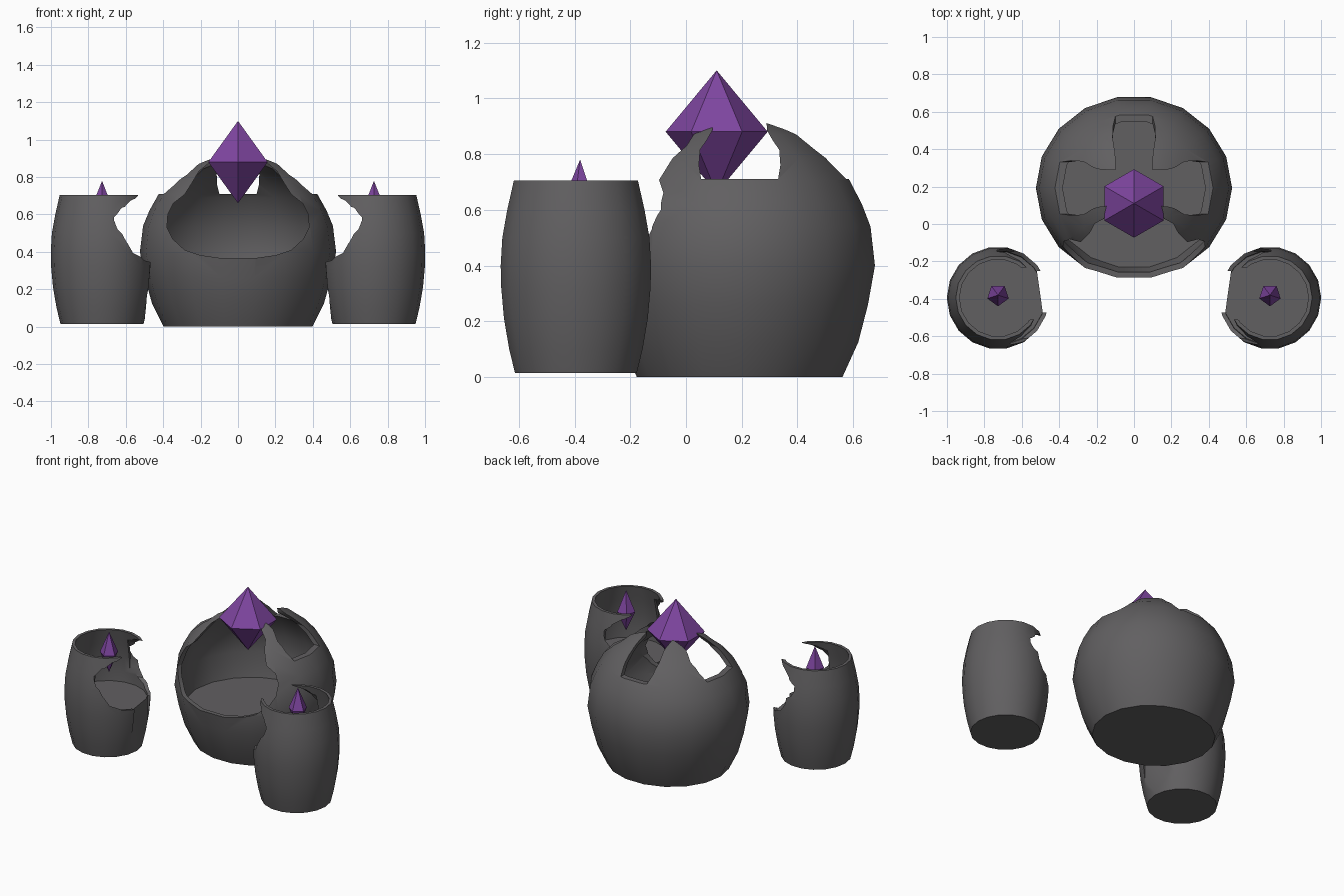
import bpy, bmesh, math
from mathutils import Matrix, Vector

if "Cube" in bpy.data.objects:
    bpy.data.objects.remove(bpy.data.objects["Cube"])


def material(name, rgb):
    m = bpy.data.materials.new(name)
    m.diffuse_color = (*rgb, 1)
    m.use_nodes = True
    m.node_tree.nodes["Principled BSDF"].inputs["Base Color"].default_value = m.diffuse_color
    return m


STONE = material("dark grey stone", (0.12, 0.116, 0.12))
PURPLE = material("purple crystal", (0.21, 0.06, 0.35))


def make(name, bm, mat):
    bmesh.ops.recalc_face_normals(bm, faces=bm.faces)
    me = bpy.data.meshes.new(name)
    bm.to_mesh(me)
    bm.free()
    ob = bpy.data.objects.new(name, me)
    bpy.context.collection.objects.link(ob)
    me.materials.append(mat)
    return ob


def lathe(name, profile, n, mat, loc, scale=(1, 1), turn=0.0):
    """Closed solid of revolution; the profile starts and ends on the axis."""
    bm = bmesh.new()
    rings = []
    for r, z in profile:
        count = 1 if r == 0 else n
        rings.append([bm.verts.new((
            loc[0] + r * scale[0] * math.cos(turn + i * math.tau / n),
            loc[1] + r * scale[1] * math.sin(turn + i * math.tau / n),
            loc[2] + z)) for i in range(count)])
    for a, b in zip(rings, rings[1:]):
        for i in range(n):
            j = (i + 1) % n
            if len(a) == 1:
                bm.faces.new((a[0], b[i], b[j]))
            elif len(b) == 1:
                bm.faces.new((a[i], a[j], b[0]))
            else:
                bm.faces.new((a[i], a[j], b[j], b[i]))
    return make(name, bm, mat)


def prism(half, start, end, origin, angle):
    """Symmetric outline of (half width, z) pushed along a level direction."""
    pts = [(w, z) for w, z in half] + [(-w, z) for w, z in reversed(half)]
    mat = Matrix.Translation(origin) @ Matrix.Rotation(angle, 4, 'Z')
    bm = bmesh.new()
    a = [bm.verts.new(mat @ Vector((start, w, z))) for w, z in pts]
    b = [bm.verts.new(mat @ Vector((end, w, z))) for w, z in pts]
    bm.faces.new(a)
    bm.faces.new(b)
    for i in range(len(pts)):
        j = (i + 1) % len(pts)
        bm.faces.new((a[i], a[j], b[j], b[i]))
    ob = make("cutter", bm, STONE)
    ob.hide_render = True
    return ob


def activate(ob):
    bpy.ops.object.select_all(action='DESELECT')
    ob.select_set(True)
    bpy.context.view_layer.objects.active = ob


def cut(ob, cutters):
    for c in cutters:
        mod = ob.modifiers.new("cut", 'BOOLEAN')
        mod.operation = 'DIFFERENCE'
        mod.solver = 'EXACT'
        mod.object = c
        activate(ob)
        bpy.ops.object.modifier_apply(modifier=mod.name)
        bpy.data.objects.remove(c)
    activate(ob)
    bpy.ops.object.shade_smooth_by_angle(angle=math.radians(30))


# Large bowl: rounded shell with a raised inner floor and a small top hole
outer = [(0.37, 0), (0.427, 0.125), (0.462, 0.26), (0.487, 0.40), (0.471, 0.54),
         (0.44, 0.62), (0.395, 0.707), (0.327, 0.786), (0.225, 0.87), (0.104, 0.925)]
inner = [(r * 0.94, 0.4 + (z - 0.4) * 0.945) for r, z in reversed(outer[3:])]
bowl_c = (0, 0.1925, 0)
bowl = lathe("bowl", [(0, 0)] + outer + [(0.05, 0.94), (0.05, 0.91)] + inner
             + [(0.425, 0.235), (0, 0.235)], 18, STONE, bowl_c, (1.077, 1.012))

# Claw gaps: one slot through both sides, one at the back, a wide mouth in front
side_slot = [(0.138, 0.71), (0.146, 0.76), (0.142, 0.815), (0.118, 0.85),
             (0.098, 0.885), (0.09, 1.05)]
back_slot = [(0.1, 0.71), (0.112, 0.76), (0.114, 0.815), (0.108, 0.85),
             (0.1, 0.885), (0.095, 1.05)]
mouth = [(0.1, 0.368), (0.2, 0.382), (0.285, 0.41), (0.35, 0.47), (0.38, 0.53),
         (0.375, 0.6), (0.345, 0.66), (0.285, 0.707), (0.245, 0.77), (0.21, 0.83),
         (0.15, 0.88), (0.1, 0.92), (0.095, 1.05)]
cut(bowl, [prism(side_slot, -0.8, 0.8, bowl_c, 0),
           prism(back_slot, -0.05, 0.8, bowl_c, math.pi / 2),
           prism(mouth, -0.01, 0.8, bowl_c, -math.pi / 2)])

# Large floating crystal
lathe("large_crystal", [(0, 0.66), (0.183, 0.88), (0, 1.1)], 6, PURPLE,
      (0, 0.11, 0), turn=math.pi / 2)

# Barrel cups with a round bite and a shallow recess below it
wall = [(0.222, 0.015), (0.243, 0.1), (0.262, 0.21), (0.272, 0.32), (0.274, 0.40),
        (0.268, 0.5), (0.25, 0.6), (0.226, 0.705)]
cup_inner = [(r - 0.02, z) for r, z in reversed(wall[4:])] + [(0.25, 0.33)]
bite = [(0.1, 0.342), (0.18, 0.355), (0.235, 0.395), (0.252, 0.45), (0.256, 0.52),
        (0.25, 0.58), (0.228, 0.635), (0.19, 0.675), (0.14, 0.7), (0.135, 0.8)]
recess = [(0.112, -0.05), (0.112, 0.45)]
for side, sx in (("left", -1), ("right", 1)):
    c = (sx * 0.727, -0.395, 0)
    angle = math.radians(8) if sx < 0 else math.radians(172)
    cup = lathe(side + "_cup", [(0, 0.015)] + wall + cup_inner + [(0, 0.33)],
                18, STONE, c, turn=0 if sx < 0 else math.pi)
    cut(cup, [prism(bite, 0.03, 0.5, c, angle),
              prism(recess, 0.226, 0.5, c, angle)])
    # Small floating crystal
    lathe(side + "_small_crystal", [(0, 0.5), (0.06, 0.635), (0, 0.78)], 5, PURPLE,
          (sx * 0.727, -0.38, 0), turn=-math.pi / 2)
